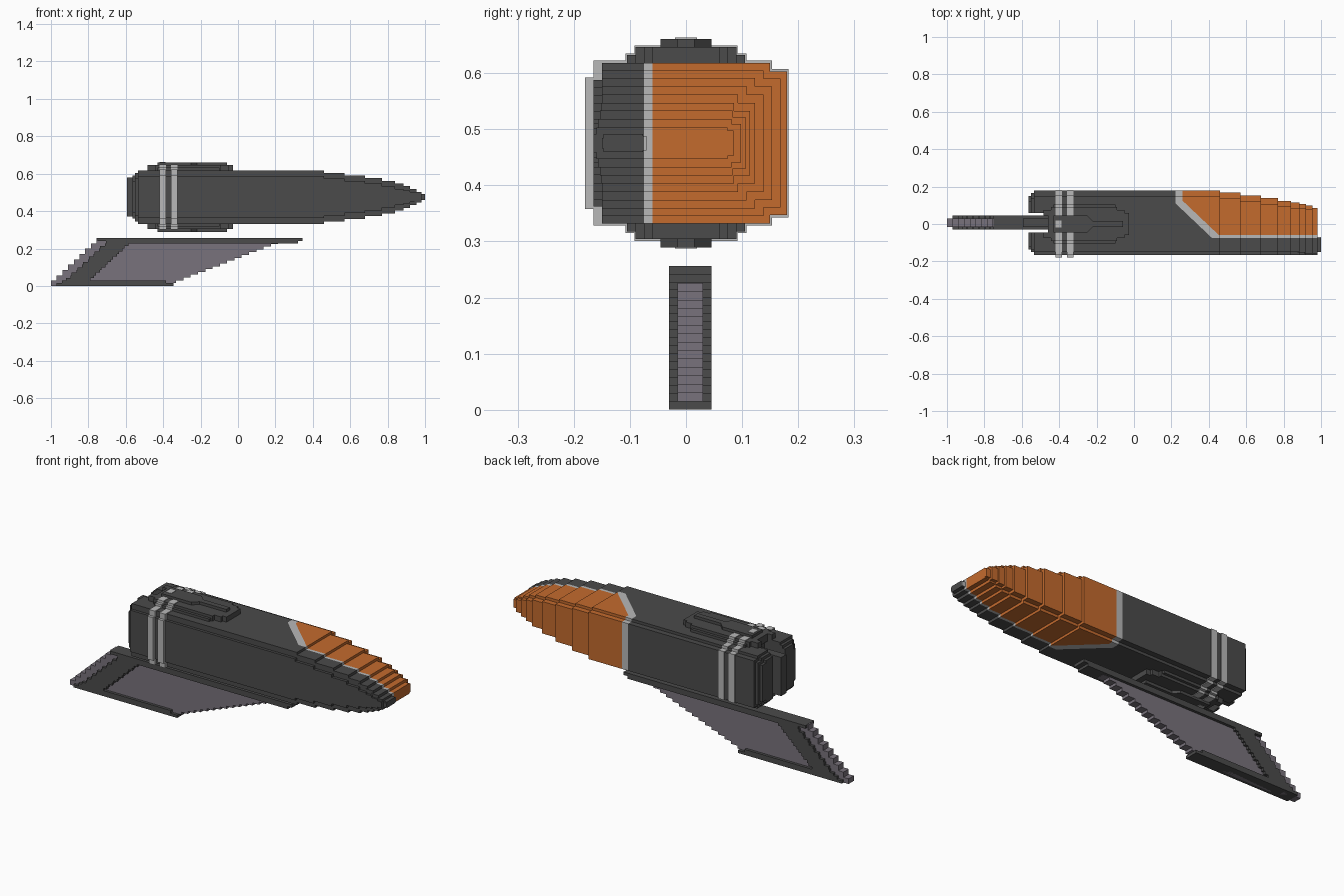
import bpy, bmesh
from mathutils import Vector

if "Cube" in bpy.data.objects:
    bpy.data.objects.remove(bpy.data.objects["Cube"])


def material(name, rgb):
    m = bpy.data.materials.new(name)
    m.use_nodes = True
    m.diffuse_color = (*rgb, 1)
    bsdf = m.node_tree.nodes["Principled BSDF"]
    bsdf.inputs["Base Color"].default_value = (*rgb, 1)
    bsdf.inputs["Roughness"].default_value = 0.8
    return m


DARK = material("charcoal", (0.07, 0.07, 0.07))
ORANGE = material("burnt orange", (0.55, 0.145, 0.027))
GREY = material("light grey", (0.48, 0.48, 0.48))
PURPLE = material("dusty purple", (0.19, 0.17, 0.2))

CZ = 0.475  # height of the hull's centre line


def prism(bm, pts, axis, a, b):
    """Extrude a 2D outline along an axis from a to b."""
    def place(p, t):
        return {"x": (t, p[0], p[1]), "y": (p[0], t, p[1]), "z": (p[0], p[1], t)}[axis]
    lo = [bm.verts.new(place(p, a)) for p in pts]
    hi = [bm.verts.new(place(p, b)) for p in pts]
    faces = [bm.faces.new(lo), bm.faces.new(hi)]
    n = len(pts)
    for i in range(n):
        faces.append(bm.faces.new((lo[i], lo[(i + 1) % n], hi[(i + 1) % n], hi[i])))
    bmesh.ops.recalc_face_normals(bm, faces=faces)


def box(bm, x0, x1, y0, y1, z0, z1):
    prism(bm, [(x0, y0), (x1, y0), (x1, y1), (x0, y1)], "z", z0, z1)


def finish(bm, name, *mats):
    me = bpy.data.meshes.new(name)
    bm.to_mesh(me)
    bm.free()
    for m in mats:
        me.materials.append(m)
    ob = bpy.data.objects.new(name, me)
    bpy.context.collection.objects.link(ob)
    return ob


def hull_profile(y0, y1, hz, front=True, back=True):
    """Rectangle in y, z with stepped corners on the chosen sides."""
    s = min(0.03, hz * 0.4)
    top = [(y0, hz - s), (y0 + s / 2, hz - s), (y0 + s / 2, hz)] if front else [(y0, hz)]
    top += [(y1 - s, hz), (y1 - s, hz - s / 2), (y1, hz - s / 2)] if back else [(y1, hz)]
    return [(y, CZ + z) for y, z in top] + [(y, CZ - z) for y, z in reversed(top)]


# Hull: straight middle, then shrinking steps to the nose
bm = bmesh.new()
steps = [(0.46, 0.143, 0.18), (0.57, 0.13, 0.168), (0.68, 0.116, 0.153),
         (0.77, 0.102, 0.138), (0.84, 0.087, 0.123), (0.885, 0.072, 0.114),
         (0.92, 0.058, 0.106), (0.955, 0.043, 0.098), (0.98, 0.028, 0.085)]
start = -0.44
for end, hz, yb in steps:
    prism(bm, hull_profile(-0.165, yb, hz), "x", start, end)
    start = end - 0.01
prism(bm, hull_profile(-0.15, -0.07, 0.016), "x", 0.97, 1.0)

# Rear of the hull: two halves beside a slot, stepped at the end
for x0, x1, y0, y1, hz in [(-0.535, -0.43, -0.165, 0.18, 0.143),
                           (-0.55, -0.525, -0.15, 0.165, 0.13),
                           (-0.565, -0.54, -0.135, 0.15, 0.115)]:
    prism(bm, hull_profile(y0, -0.045, hz, back=False), "x", x0, x1)
    prism(bm, hull_profile(0.06, y1, hz, front=False), "x", x0, x1)

# Cut the hull along the colour borders, then colour by region
DIAG = Vector((0.688, 0.726, 0))
cuts = [((0, -0.075, 0), (0, 1, 0)), ((0, -0.06, 0), (0, 1, 0)),
        ((0.222, 0, 0), (1, 0, 0)), ((0.26, 0, 0), (1, 0, 0)),
        (DIAG * 0.2326, DIAG), (DIAG * 0.269, DIAG)]
for co, no in cuts:
    bmesh.ops.bisect_plane(bm, geom=bm.verts[:] + bm.edges[:] + bm.faces[:],
                           plane_co=co, plane_no=no, dist=1e-5)
for f in bm.faces:
    c = f.calc_center_median()
    d = c.dot(DIAG)
    if c.y > -0.06 and c.x > 0.26 and d > 0.269:
        f.material_index = 1
    elif c.y > -0.075 and c.x > 0.222 and d > 0.2326:
        f.material_index = 2
finish(bm, "hull", DARK, ORANGE, GREY)

# Plate standing in the rear slot
bm = bmesh.new()
box(bm, -0.594, -0.43, -0.015, 0.03, 0.37, 0.58)
finish(bm, "rear_slot_plate", DARK)


def mirrored_outline(half):
    return half + [(x, -y) for x, y in reversed(half)]


# Raised covers and keyhole ridges, above and below
for name, s in (("top", 1), ("bottom", -1)):
    bm = bmesh.new()
    tiers = [([(-0.43, 0.105), (-0.10, 0.105)], 0.157),
             ([(-0.46, 0.06), (-0.445, 0.06), (-0.445, 0.09), (-0.09, 0.09),
               (-0.09, 0.075), (-0.05, 0.075), (-0.05, 0.06), (-0.027, 0.06)], 0.171),
             ([(-0.43, 0.045), (-0.25, 0.045), (-0.22, 0.015), (-0.06, 0.015)], 0.186)]
    for half, h in tiers:
        prism(bm, mirrored_outline(half), "z", CZ + s * 0.13, CZ + s * h)
    # small pegs at the end of the slot
    for y in (-0.06, 0.06):
        box(bm, -0.485, -0.44, y - 0.015, y + 0.015, CZ + s * 0.12, CZ + s * 0.171)
    finish(bm, name + "_cover", DARK)

    bm = bmesh.new()
    box(bm, -0.42, -0.388, -0.02, 0.02, CZ + s * 0.18, CZ + s * 0.188)
    finish(bm, name + "_clasp", GREY)

# Two straps around the hull and over the covers
for name, x0, x1 in (("rear", -0.42, -0.385), ("front", -0.358, -0.323)):
    bm = bmesh.new()
    prism(bm, hull_profile(-0.18, 0.183, 0.147), "x", x0, x1)
    box(bm, x0, x1, -0.108, 0.108, CZ - 0.16, CZ + 0.16)
    box(bm, x0, x1, -0.092, 0.092, CZ - 0.174, CZ + 0.174)
    finish(bm, name + "_strap", GREY)

# Fin panel with a stepped slanting edge
bm = bmesh.new()
rows, dz = 16, 0.015
edge = []
for i in range(rows):
    x = -0.37 + 2.6 * dz * i
    edge += [(x, i * dz), (x, (i + 1) * dz)]
prism(bm, [(-0.85, 0.0)] + edge + [(-0.65, 0.24)], "y", -0.015, 0.03)
finish(bm, "fin_panel", PURPLE)

# Fin teeth: thin tips in front of a thick stepped frame
tips, frame = bmesh.new(), bmesh.new()
h = 0.2556 / 9
for i in range(9):
    x, z = -1 + 0.0305 * i, i * h
    box(tips, x, x + 0.1, -0.015, 0.03, z, z + h)
    box(frame, x + 0.05, x + 0.18, -0.03, 0.045, z, z + h / 2)
    box(frame, x + 0.075, x + 0.2, -0.03, 0.045, z + h / 2, z + h)
finish(tips, "fin_teeth", PURPLE)
finish(frame, "fin_trailing_frame", DARK)

# Fin rails along the top and bottom
bm = bmesh.new()
box(bm, -0.75, 0.345, -0.03, 0.045, 0.24, 0.2565)
box(bm, -0.69, 0.32, -0.03, 0.045, 0.226, 0.24)
finish(bm, "fin_top_rail", DARK)
bm = bmesh.new()
box(bm, -0.97, -0.345, -0.03, 0.045, 0.0, 0.015)
box(bm, -0.94, -0.385, -0.03, 0.045, 0.015, 0.03)
finish(bm, "fin_bottom_rail", DARK)
